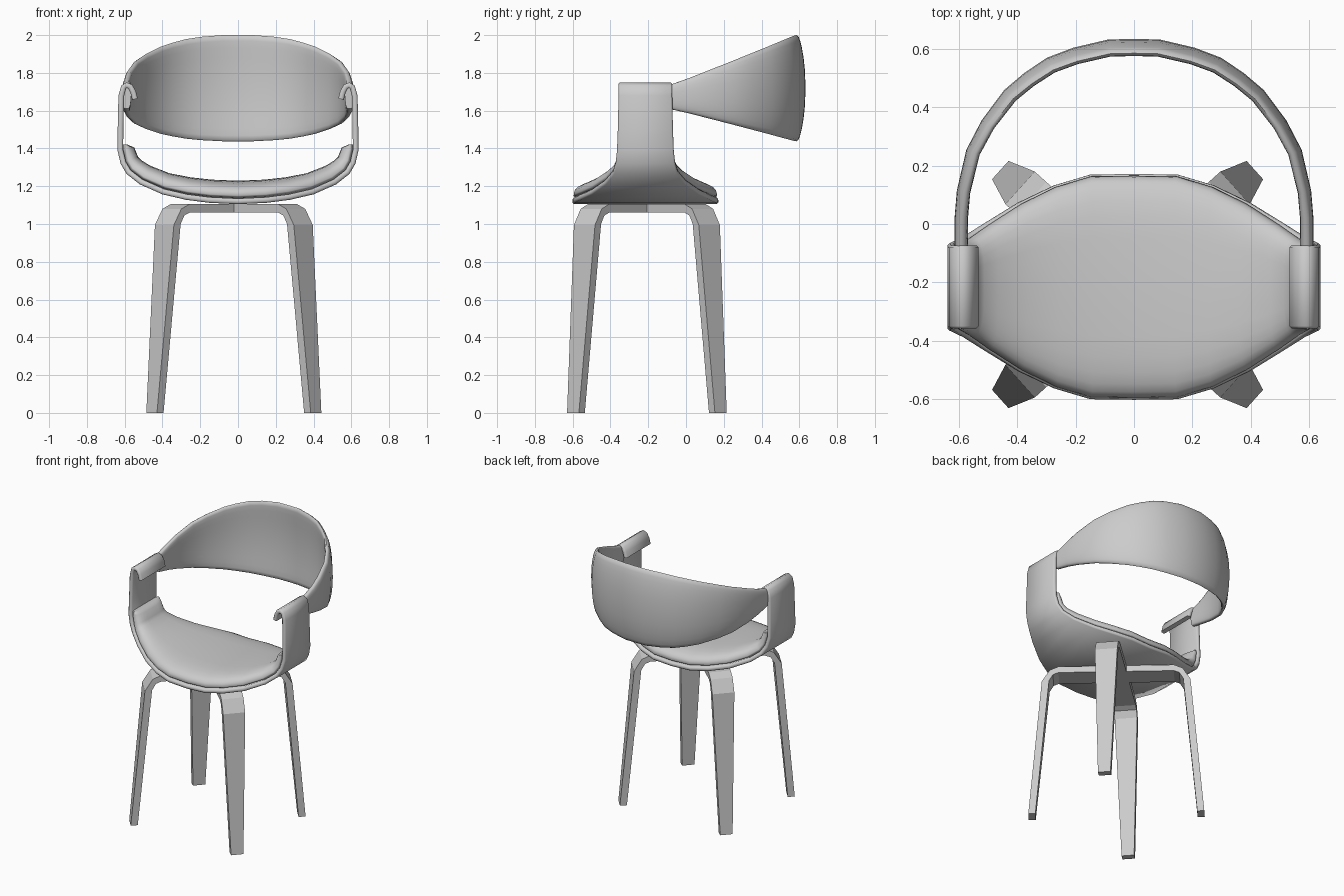
import bpy
import bmesh
from math import cos, sin, pi, copysign
from mathutils import Vector

cube = bpy.data.objects.get("Cube")
if cube:
    bpy.data.objects.remove(cube, do_unlink=True)

grey = bpy.data.materials.new("plain grey")
grey.use_nodes = True
grey.diffuse_color = (0.6, 0.6, 0.6, 1)
grey.node_tree.nodes["Principled BSDF"].inputs["Base Color"].default_value = (0.6, 0.6, 0.6, 1)

SEAT_Y = -0.215


def loft(name, rings, angle):
    """Skin a row of equal closed rings and cap both ends."""
    bm = bmesh.new()
    rows = [[bm.verts.new(p) for p in ring] for ring in rings]
    n = len(rows[0])
    for a, b in zip(rows, rows[1:]):
        for i in range(n):
            j = (i + 1) % n
            bm.faces.new((a[i], a[j], b[j], b[i]))
    bm.faces.new(rows[0])
    bm.faces.new(rows[-1][::-1])
    bmesh.ops.recalc_face_normals(bm, faces=bm.faces)
    mesh = bpy.data.meshes.new(name)
    bm.to_mesh(mesh)
    bm.free()
    mesh.materials.append(grey)
    obj = bpy.data.objects.new(name, mesh)
    bpy.context.collection.objects.link(obj)
    bpy.ops.object.select_all(action='DESELECT')
    obj.select_set(True)
    bpy.context.view_layer.objects.active = obj
    bpy.ops.object.shade_smooth_by_angle(angle=angle)
    return obj


def mirrored(half):
    """Turn a centre-to-side list into a full left-to-right list."""
    return [(-p[0], *p[1:]) for p in half[:0:-1]] + half


def frames(points):
    """Give each 2D path point its left-hand normal."""
    pts = [Vector(p[:2]) for p in points]
    out = []
    for i, p in enumerate(pts):
        t = (pts[min(i + 1, len(pts) - 1)] - pts[max(i - 1, 0)]).normalized()
        out.append((p, Vector((-t.y, t.x))))
    return out


def power(v, e):
    return copysign(abs(v) ** e, v)


# Crossed leg arches: (outer reach, outer z, inner reach, inner z, half width)
half_arch = [(0, 1.105, 0, 1.06, 0.075), (0.383, 1.105, 0.383, 1.06, 0.075),
             (0.441, 1.08, 0.42, 1.045, 0.075), (0.494, 0.995, 0.446, 1.0, 0.075),
             (0.585, 0, 0.538, 0, 0.042)]
arch = [(-a, z, -b, w, h) for a, z, b, w, h in half_arch[:0:-1]] + half_arch
for name, sign in (("leg_arch_a", 1), ("leg_arch_b", -1)):
    along = Vector((0.744, 0.669 * sign, 0))
    side = Vector((-0.669 * sign, 0.744, 0))
    centre = Vector((-0.022, -0.207, 0))
    rings = []
    for a, za, b, zb, w in arch:
        outer = centre + along * a + Vector((0, 0, za))
        inner = centre + along * b + Vector((0, 0, zb))
        rings.append([outer - side * w, outer + side * w, inner + side * w, inner - side * w])
    loft(name, rings, 0.3)

# Seat shell path: (x, z, half depth), rising into the arms
seat_half = [(0, 1.105, 0.386), (0.15, 1.112, 0.384), (0.275, 1.128, 0.347),
             (0.4, 1.157, 0.288), (0.52, 1.21, 0.215), (0.59, 1.265, 0.172),
             (0.622, 1.32, 0.157), (0.638, 1.39, 0.15)]
arm_half = [(0.637, 1.5, 0.146), (0.633, 1.68, 0.142), (0.618, 1.733, 0.142),
            (0.59, 1.75, 0.142), (0.56, 1.738, 0.142), (0.541, 1.705, 0.142),
            (0.531, 1.665, 0.142)]
shell_path = mirrored(seat_half + arm_half)
rings = []
THICK, R = 0.03, 0.008
for (p, n), (_, _, hw) in zip(frames(shell_path), shell_path):
    section = [(hw - R, 0), (hw, R), (hw, THICK - R), (hw - R, THICK)]
    section += [(-y, h) for y, h in section[::-1]]
    rings.append([(p.x + n.x * h, SEAT_Y + y, p.y + n.y * h) for y, h in section])
loft("seat_shell_with_arms", rings, 1.0)

# Seat cushion: a domed pillow lying along the shell
cushion_path = mirrored(seat_half + [(0.638, 1.42, 0.148)])
last = len(cushion_path) - 1
rings = []
for i, ((p, n), (x, _, hw)) in enumerate(zip(frames(cushion_path), cushion_path)):
    u = abs(2 * i / last - 1)
    top = 0.094 - 0.044 * u * u
    if i in (0, last):
        top = 0.025
    ring = []
    for k in range(28):
        a = 2 * pi * k / 28
        y = 0.985 * hw * power(cos(a), 0.55)
        s = power(sin(a), 0.8)
        h = 0.045 + (top * s if s > 0 else 0.02 * s)
        if s > 0:
            h = 0.045 + (top - 0.015) * s
        ring.append((p.x + n.x * h, SEAT_Y + y, p.y + n.y * h))
    rings.append(ring)
loft("seat_cushion", rings, 1.0)

# Backrest: a wrapped band that grows taller towards the rear
back_path = mirrored([(0, 0.606), (0.085, 0.604), (0.2, 0.577), (0.285, 0.545),
                      (0.36, 0.495), (0.425, 0.44), (0.5, 0.34), (0.55, 0.245),
                      (0.582, 0.11), (0.59, 0.02), (0.59, -0.09)])
rings = []
for p, n in frames(back_path):
    n = -n
    if n.dot(p - Vector((0, 0))) < 0:
        n = -n
    g = min(1, max(0, (p.y + 0.08) / 0.68))
    high, low = 1.735 + 0.265 * g, 1.61 - 0.172 * g
    ring = []
    for k in range(24):
        a = 2 * pi * k / 24
        t = power(sin(a), 0.8)
        off = 0.023 * power(cos(a), 0.6) + g * (0.004 - 0.026 * t * t)
        q = p + n * off
        ring.append((q.x, q.y, (high + low) / 2 + t * (high - low) / 2))
    rings.append(ring)
loft("backrest", rings, 1.0)
